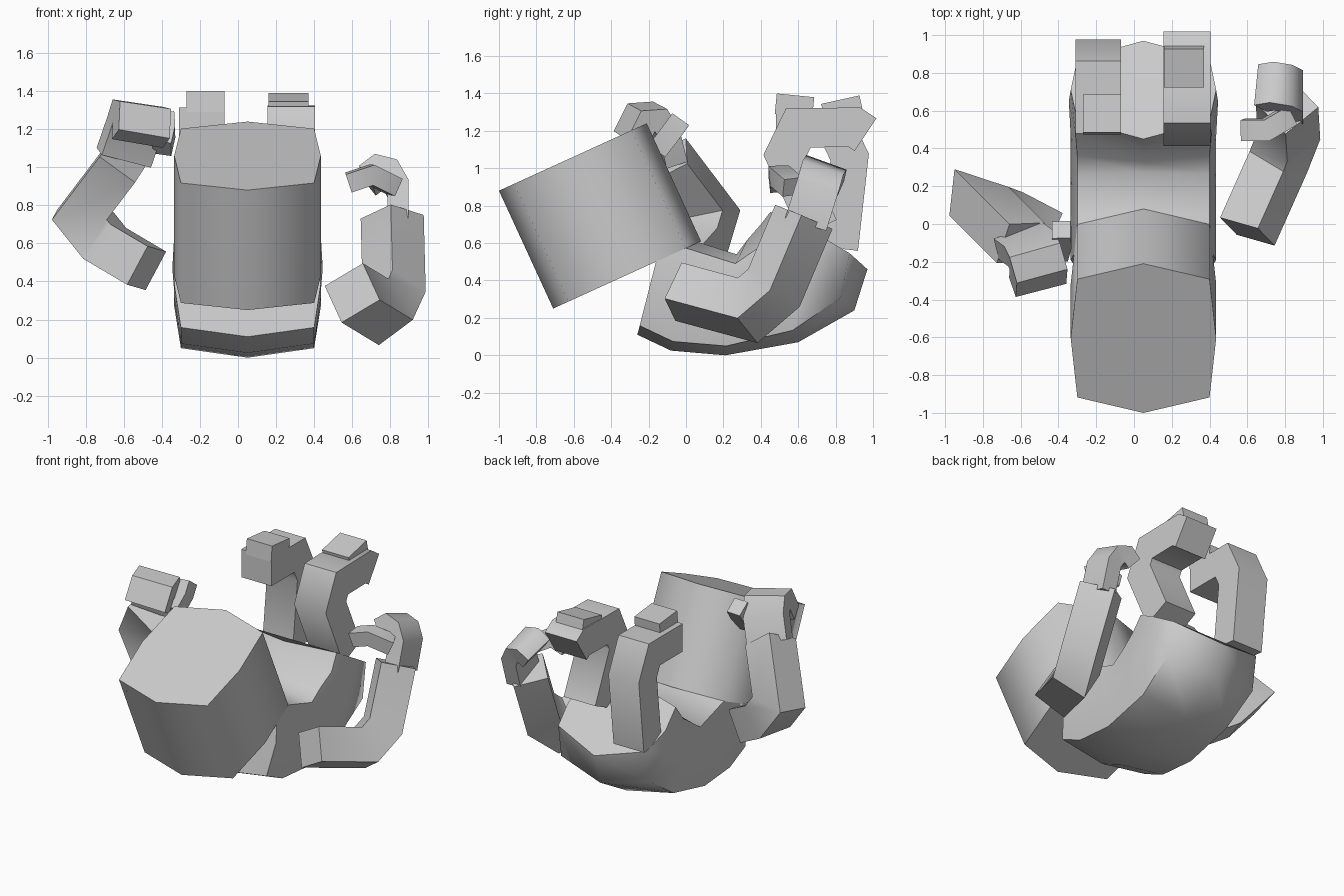
import bpy, bmesh, math
from mathutils import Vector as V

if "Cube" in bpy.data.objects:
    bpy.data.objects.remove(bpy.data.objects["Cube"])


def loft(name, rings, angle=65):
    """Skin equal-length rings of points and close both ends."""
    bm = bmesh.new()
    vs = [[bm.verts.new(p) for p in r] for r in rings]
    n = len(rings[0])
    for a, b in zip(vs, vs[1:]):
        for i in range(n):
            j = (i + 1) % n
            bm.faces.new((a[i], a[j], b[j], b[i]))
    bm.faces.new(vs[0])
    bm.faces.new(vs[-1])
    bmesh.ops.recalc_face_normals(bm, faces=bm.faces[:])
    me = bpy.data.meshes.new(name)
    bm.to_mesh(me)
    bm.free()
    ob = bpy.data.objects.new(name, me)
    bpy.context.collection.objects.link(ob)
    bpy.ops.object.select_all(action='DESELECT')
    bpy.context.view_layer.objects.active = ob
    ob.select_set(True)
    bpy.ops.object.shade_smooth_by_angle(angle=math.radians(angle))
    return ob


def limb(name, path, wide, w, h, angle=55):
    """Rectangular bar mitred along a path; 'wide' is the direction of width w."""
    P = [V(p) for p in path]
    T = [(b - a).normalized() for a, b in zip(P, P[1:])]
    u = V(wide)
    u = (u - T[0] * u.dot(T[0])).normalized()
    v = T[0].cross(u)
    offs = [u * (w / 2 * a) + v * (h / 2 * b)
            for a, b in ((-1, -1), (1, -1), (1, 1), (-1, 1))]
    rings = [[P[0] + o for o in offs]]
    for i in range(1, len(P) - 1):
        t, b = T[i - 1], (T[i - 1] + T[i]).normalized()
        rings.append([P[i] + o - t * (o.dot(b) / t.dot(b)) for o in offs])
        q = t.rotation_difference(T[i])
        offs = [q @ o for o in offs]
    rings.append([P[-1] + o for o in offs])
    return loft(name, rings, angle)


CX = 0.05


def section(back, front, inset, lift=0.0, grow=0.0):
    """Eight-sided body section between two (y, z) points."""
    b, f = V((CX, *back)), V((CX, *front))
    d = (f - b).normalized()
    L = (f - b).length
    def at(x, s):
        p = b + d * s
        return p + V((x + math.copysign(grow, x), 0, lift)) if x else p
    return [at(0, 0), at(.35, inset), at(.385, L / 2), at(.35, L - inset),
            at(0, L), at(-.35, L - inset), at(-.385, L / 2), at(-.35, inset)]


# head: eight-sided prism, tipped back
loft("head", [section((-1.0, .88), (-.21, 1.24), .09),
              section((-.71, .25), (.08, .61), .09)], 75)

# torso: same section, curled up on its back
loft("torso", [section((-.26, .11), (-.12, .66), .05),
               section((-.08, .025), (.05, .61), .05),
               section((.21, 0), (.27, .54), .05),
               section((.60, .07), (.33, .62), .07),
               section((.90, .24), (.40, .70), .10, 0, .01),
               section((.97, .46), (.45, .765), .11, .03)])

# right-hand side arm, hand and thumb
limb("arm_right", [(.60, -.04, .34), (.765, .33, .24), (.82, .47, .36), (.81, .63, .74)],
     (.2, -.08, .13), .24, .23, 40)
limb("hand_right", [(.84, .64, .70), (.84, .70, .89), (.80, .72, .96), (.74, .73, .975), (.68, .72, .93)],
     (0, .95, -.32), .23, .11)
limb("thumb_right", [(.82, .57, .90), (.70, .50, .96), (.58, .50, .92)],
     (0, 1, -.1), .11, .10)

# left-hand side arm, hand and thumb
limb("arm_left", [(-.48, -.04, .47), (-.70, .075, .60), (-.82, .12, .75), (-.60, -.10, 1.04)],
     (.125, -.03, .2), .23, .24)
limb("hand_left", [(-.60, -.09, 1.05), (-.545, -.13, 1.21), (-.525, -.17, 1.275), (-.505, -.24, 1.27), (-.51, -.30, 1.15)],
     (.94, .3, -.2), .28, .12)
limb("thumb_left", [(-.40, -.15, 1.10), (-.38, -.08, 1.19), (-.385, -.03, 1.26)],
     (1, 0, 0), .10, .11)

# legs with bent feet, one pointing each way
limb("leg_left", [(-.19, .82, .57), (-.19, .875, 1.06), (-.19, .80, 1.215), (-.19, .48, 1.215)],
     (1, 0, 0), .24, .20)
limb("leg_right", [(.28, .71, .68), (.28, .53, 1.07), (.28, .60, 1.215), (.28, .90, 1.22), (.28, .96, 1.18)],
     (1, 0, 0), .25, .21)

# small toe blocks on the feet
limb("toe_left", [(-.17, .48, 1.345), (-.17, .68, 1.325)], (1, 0, 0), .20, .11)
limb("toe_right", [(.265, .73, 1.31), (.265, .935, 1.355)], (1, 0, 0), .21, .07)
